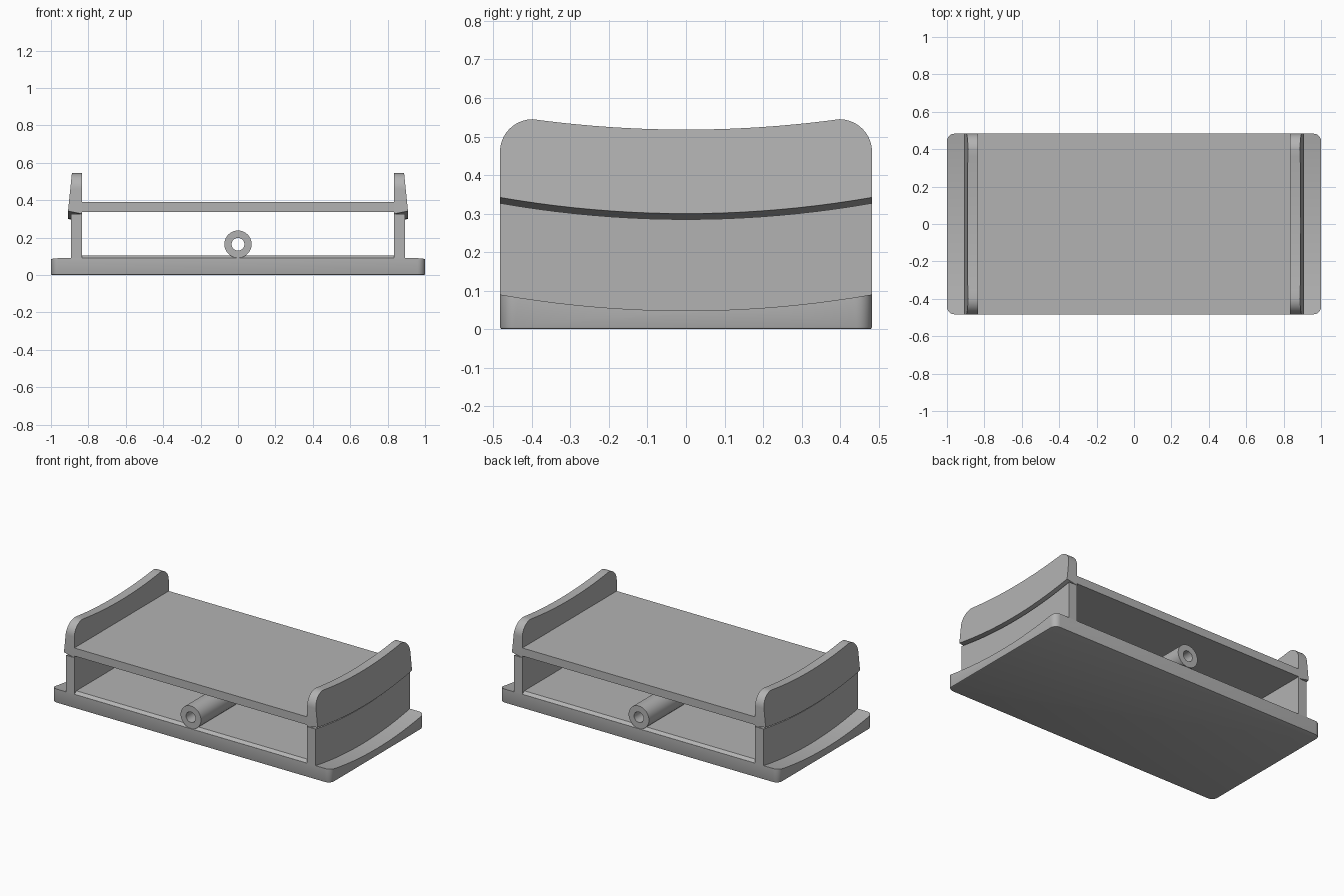
import bpy, bmesh, math

cube = bpy.data.objects.get("Cube")
if cube:
    bpy.data.objects.remove(cube, do_unlink=True)

HALF_Y = 0.483      # half depth of every part
WALL_IN = 0.834     # inner face of the end walls
WALL_OUT = 0.893    # outer face of the end walls

grey = bpy.data.materials.new("plain grey")
grey.use_nodes = True
grey.diffuse_color = (0.45, 0.45, 0.45, 1)
bsdf = next(n for n in grey.node_tree.nodes if n.type == "BSDF_PRINCIPLED")
bsdf.inputs["Base Color"].default_value = grey.diffuse_color
bsdf.inputs["Roughness"].default_value = 0.6


def finish(name, bm):
    bmesh.ops.recalc_face_normals(bm, faces=bm.faces)
    mesh = bpy.data.meshes.new(name)
    bm.to_mesh(mesh)
    bm.free()
    mesh.materials.append(grey)
    obj = bpy.data.objects.new(name, mesh)
    bpy.context.collection.objects.link(obj)
    bpy.ops.object.select_all(action="DESELECT")
    obj.select_set(True)
    bpy.context.view_layer.objects.active = obj
    bpy.ops.object.shade_smooth_by_angle(angle=math.radians(30))
    return obj


def extrude_x(profile, x0, x1):
    """Solid from a closed (y, z) profile swept from x0 to x1."""
    bm = bmesh.new()
    face = bm.faces.new([bm.verts.new((x0, y, z)) for y, z in profile])
    swept = bmesh.ops.extrude_face_region(bm, geom=[face], use_keep_orig=True)
    for v in swept["geom"]:
        if isinstance(v, bmesh.types.BMVert):
            v.co.x = x1
    return bm


def bowl(low, rise, half=HALF_Y, steps=20):
    """Shallow upward curve, from back (+y) to front (-y)."""
    ts = [1 - 2 * i / steps for i in range(steps + 1)]
    return [(half * t, low + rise * t * t) for t in ts]


# Base slab: dished ends, rounded corners and softened bottom edge
bm = extrude_x([(-HALF_Y, 0), (HALF_Y, 0)] + bowl(0.048, 0.042), -1, 1)
corners = [e for e in bm.edges
           if abs(e.verts[0].co.z - e.verts[1].co.z) > 0.05
           and abs(e.verts[0].co.y - e.verts[1].co.y) < 0.001]
bmesh.ops.bevel(bm, geom=corners, offset=0.04, segments=6, profile=0.5, affect="EDGES")
rim = [e for e in bm.edges if all(abs(v.co.z) < 1e-5 for v in e.verts)]
bmesh.ops.bevel(bm, geom=rim, offset=0.006, segments=2, profile=0.5, affect="EDGES")
finish("base", bm)

# Raised floor between the walls, with chamfered front and back edges
y = HALF_Y - 0.0005
finish("floor", extrude_x([(-y, 0.03), (y, 0.03), (y, 0.09), (y - 0.02, 0.105),
                           (0.02 - y, 0.105), (-y, 0.09)], -WALL_IN, WALL_IN))

# Upper deck
finish("deck", extrude_x([(-HALF_Y, 0.338), (HALF_Y, 0.338),
                          (HALF_Y, 0.39), (-HALF_Y, 0.39)], -WALL_IN, WALL_IN))

# Lip outline: curved underside, dipped top and rounded top corners
under = bowl(0.285, 0.042)
R = 0.085
arc = [(HALF_Y - R + R * math.cos(a), 0.46 + R * math.sin(a))
       for a in (math.pi / 2 * i / 10 for i in range(10))]
top = bowl(0.518, 0.027, HALF_Y - R)
outline = under[::-1] + arc + top + [(-p, q) for p, q in arc[::-1]]

for side, label in ((1, "left"), (-1, "right")):
    # End wall
    wall = [(-HALF_Y, 0.03), (HALF_Y, 0.03)] + under
    finish(label + "_wall", extrude_x(wall, side * WALL_IN, side * WALL_OUT))

    # Lip: outer face leans inward, underside slopes up to its outer edge
    bm = extrude_x(outline, side * WALL_IN, side * 0.909)
    for v in bm.verts:
        if abs(v.co.x) > 0.9:
            if v.co.z < 0.33:
                v.co.z += 0.015
            v.co.x = side * (0.888 + 0.021 * min(1, (0.545 - v.co.z) / 0.205))
    finish(label + "_lip", bm)

# Through tube lying on the floor
bm = bmesh.new()
SIDES = 40
rings = []
for r, y in ((0.073, -HALF_Y), (0.073, HALF_Y), (0.034, HALF_Y), (0.034, -HALF_Y)):
    angles = [2 * math.pi * i / SIDES for i in range(SIDES)]
    rings.append([bm.verts.new((r * math.cos(a), y, 0.165 + r * math.sin(a)))
                  for a in angles])
for k in range(4):
    a, b = rings[k], rings[(k + 1) % 4]
    for i in range(SIDES):
        j = (i + 1) % SIDES
        bm.faces.new((a[i], a[j], b[j], b[i]))
finish("tube", bm)
